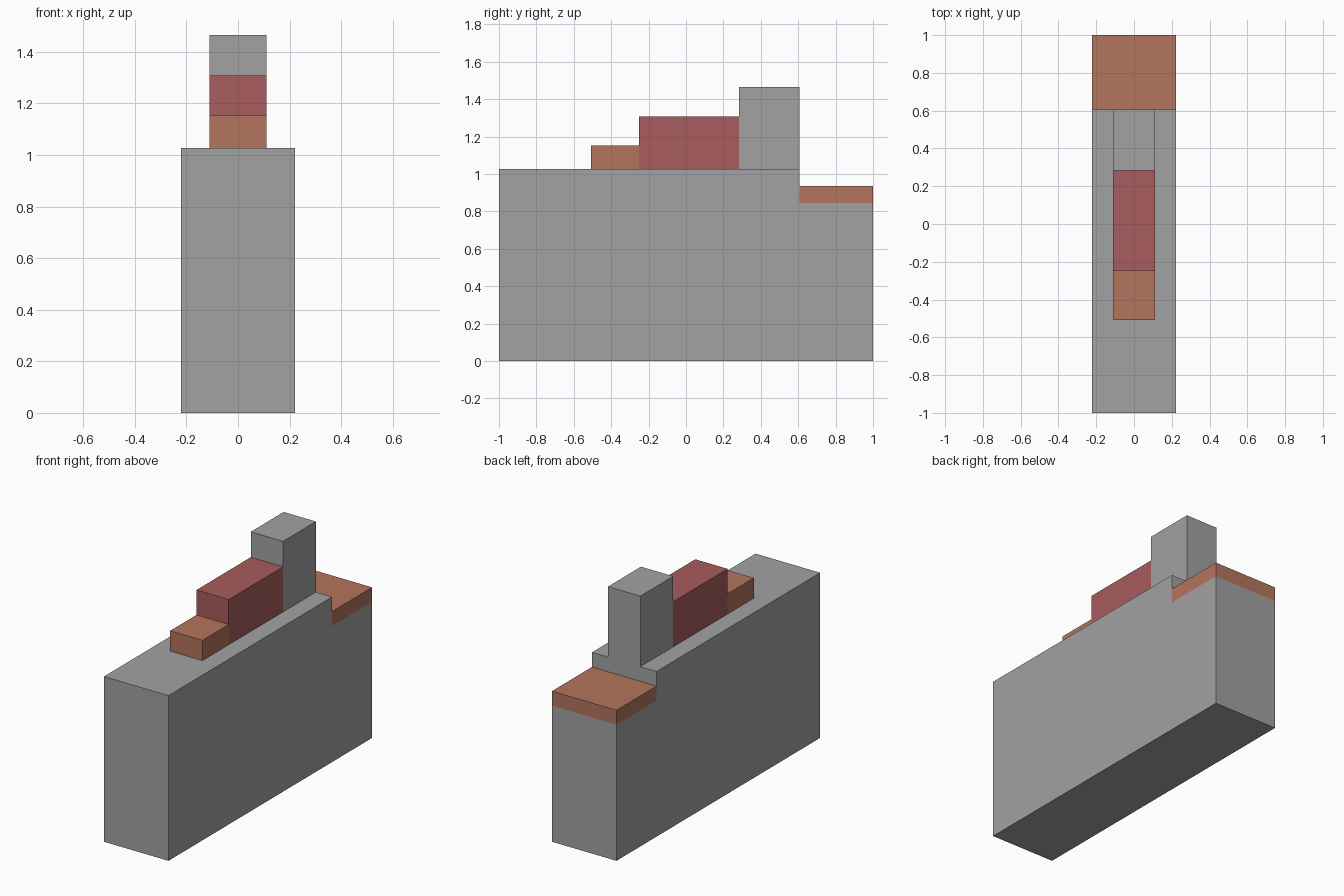
import bpy, bmesh
from mathutils import Vector

if "Cube" in bpy.data.objects:
    bpy.data.objects.remove(bpy.data.objects["Cube"])


def material(name, color):
    m = bpy.data.materials.new(name)
    m.diffuse_color = (*color, 1)
    m.use_nodes = True
    m.node_tree.nodes["Principled BSDF"].inputs["Base Color"].default_value = m.diffuse_color
    return m


grey = material("stone grey", (0.36, 0.36, 0.36))
brown = material("rusty brown", (0.45, 0.178, 0.107))
red = material("dusty red", (0.392, 0.107, 0.107))

STEP_Y, BAND_Z, DECK_Z = 0.607, 0.846, 1.027


def extruded(name, profile, half_width, mats, cuts=(), rule=None):
    """Extrude a (y, z) side profile across x, cut it, and colour by rule."""
    bm = bmesh.new()
    face = bm.faces.new([bm.verts.new((-half_width, y, z)) for y, z in profile])
    ext = bmesh.ops.extrude_face_region(bm, geom=[face])
    moved = [g for g in ext["geom"] if isinstance(g, bmesh.types.BMVert)]
    bmesh.ops.translate(bm, verts=moved, vec=(2 * half_width, 0, 0))
    for co, no in cuts:
        bmesh.ops.bisect_plane(bm, geom=bm.verts[:] + bm.edges[:] + bm.faces[:],
                               dist=1e-5, plane_co=co, plane_no=no)
    bmesh.ops.recalc_face_normals(bm, faces=bm.faces[:])
    if rule:
        for f in bm.faces:
            f.material_index = rule(f.calc_center_median())
    mesh = bpy.data.meshes.new(name)
    bm.to_mesh(mesh)
    bm.free()
    for m in mats:
        mesh.materials.append(m)
    obj = bpy.data.objects.new(name, mesh)
    bpy.context.collection.objects.link(obj)
    return obj


def block(name, y0, y1, top, mat):
    return extruded(name, [(y0, DECK_Z), (y1, DECK_Z), (y1, top), (y0, top)], 0.111, [mat])


# Main body with a lowered rear step, whose top band is brown
extruded("body",
         [(-1, 0), (1, 0), (1, 0.936), (STEP_Y, 0.936), (STEP_Y, DECK_Z), (-1, DECK_Z)],
         0.222, [grey, brown],
         cuts=[(Vector((0, STEP_Y, 0)), Vector((0, 1, 0))),
               (Vector((0, 0, BAND_Z)), Vector((0, 0, 1)))],
         rule=lambda c: int(c.y > STEP_Y + 0.01 and c.z > BAND_Z + 0.001))

# Stair of blocks rising along the deck
block("front_block", -0.508, -0.25, 1.153, brown)
block("middle_block", -0.25, 0.284, 1.308, red)
block("rear_tower", 0.284, STEP_Y, 1.466, grey)
